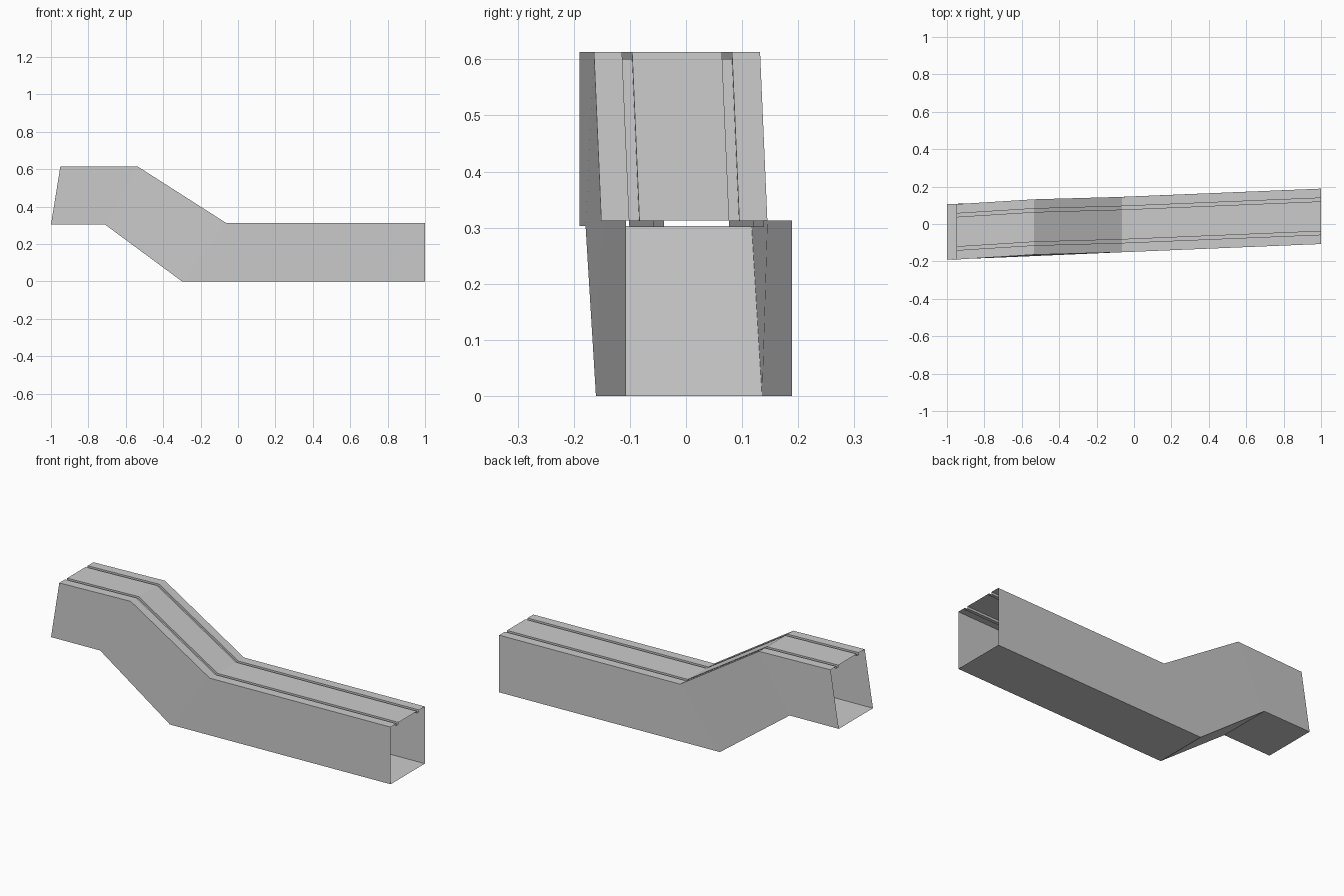
import bpy, bmesh

if "Cube" in bpy.data.objects:
    bpy.data.objects.remove(bpy.data.objects["Cube"])

# Stations along the duct: (x, z, y centre) for the roof and the floor
ROOF = [(-0.95, 0.613, -0.042), (-0.535, 0.613, -0.016), (-0.065, 0.313, -0.003), (1.0, 0.313, 0.041)]
FLOOR = [(-1.0, 0.303, -0.042), (-0.71, 0.303, -0.031), (-0.30, 0.0, -0.0125), (1.0, 0.0, 0.041)]
HALF = 0.148                          # half width of the duct
GROOVE_IN, GROOVE_OUT = 0.080, 0.098  # groove edges from the centre line
DEPTH = 0.012                         # groove depth

# Half of the roof profile from the outer edge inward: (offset, drop)
half_roof = [(HALF, 0), (GROOVE_OUT, 0), (GROOVE_OUT, DEPTH), (GROOVE_IN, DEPTH), (GROOVE_IN, 0)]
roof_profile = [(-o, d) for o, d in half_roof] + half_roof[::-1]

bm = bmesh.new()


def section(roof, floor):
    """One closed ring: floor corners plus grooved roof."""
    fx, fz, fy = floor
    rx, rz, ry = roof
    pts = [(fx, fy - HALF, fz)]
    pts += [(rx, ry + o, rz - d) for o, d in roof_profile]
    pts.append((fx, fy + HALF, fz))
    return [bm.verts.new(p) for p in pts]


# Open-ended duct skin between consecutive sections
rings = [section(r, f) for r, f in zip(ROOF, FLOOR)]
for a, b in zip(rings, rings[1:]):
    for i in range(len(a)):
        j = (i + 1) % len(a)
        bm.faces.new((a[i], b[i], b[j], a[j]))

# Make the skin face outward, judged by the floor
bm.normal_update()
floor_face = min(bm.faces, key=lambda f: f.calc_center_median().z)
if floor_face.normal.z > 0:
    bmesh.ops.reverse_faces(bm, faces=bm.faces[:])

mesh = bpy.data.meshes.new("grooved_duct")
bm.to_mesh(mesh)
bm.free()
bpy.context.collection.objects.link(bpy.data.objects.new("grooved_duct", mesh))
